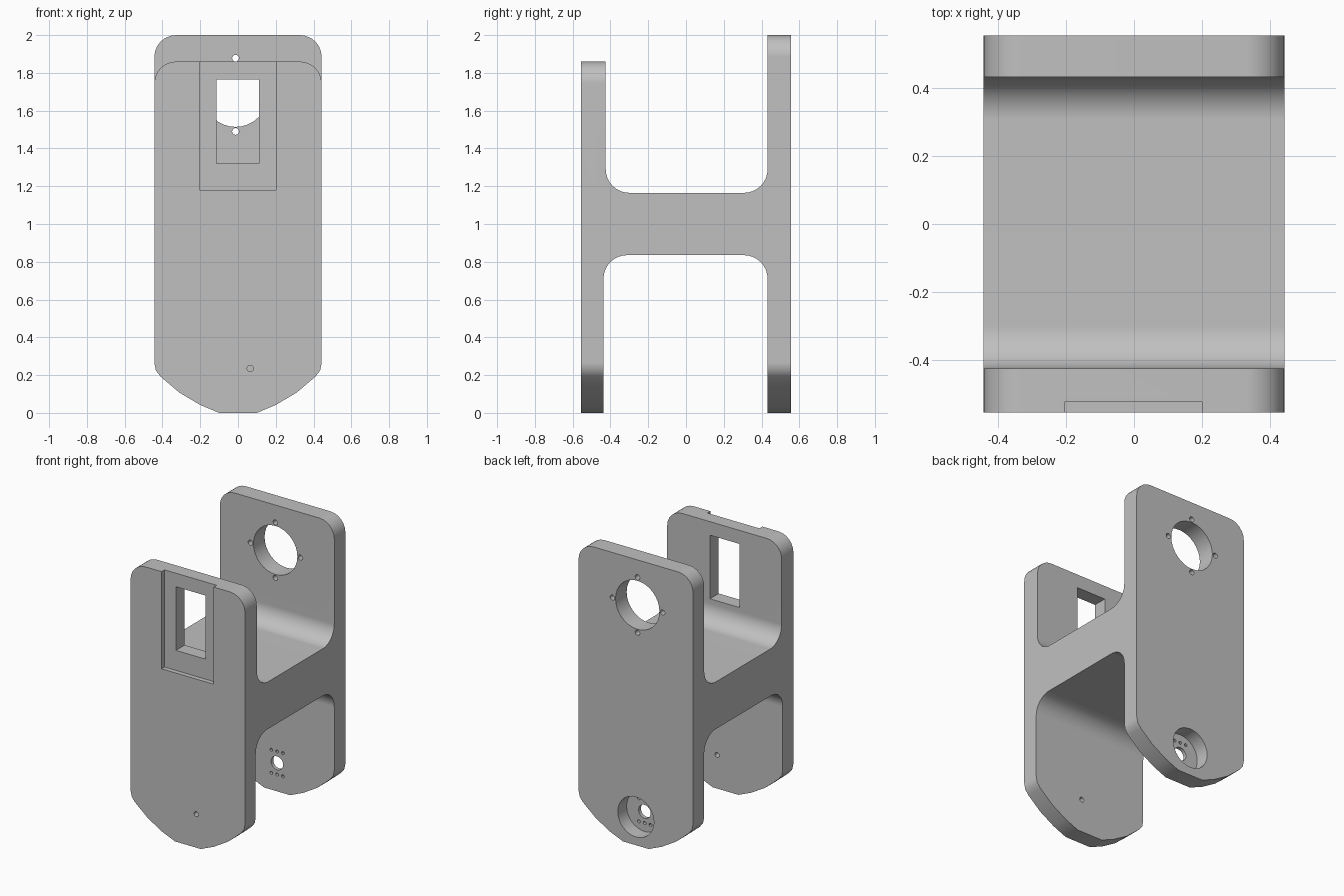
import bpy, bmesh
from math import sin, cos, pi, radians
from mathutils import Vector

cube = bpy.data.objects.get("Cube")
if cube:
    bpy.data.objects.remove(cube, do_unlink=True)

grey = bpy.data.materials.new("plain grey")
grey.use_nodes = True
COLOUR = (0.53, 0.53, 0.53, 1)
grey.diffuse_color = COLOUR
grey.node_tree.nodes["Principled BSDF"].inputs["Base Color"].default_value = COLOUR


def prism(name, points, axis, lo, hi):
    """Extrude a profile along x (points are y,z) or y (points are x,z)."""
    def place(p, d):
        return Vector((d, p[0], p[1])) if axis == "x" else Vector((p[0], d, p[1]))
    bm = bmesh.new()
    face = bm.faces.new([bm.verts.new(place(p, lo)) for p in points])
    new = bmesh.ops.extrude_face_region(bm, geom=[face])["geom"]
    bmesh.ops.translate(bm, verts=[v for v in new if isinstance(v, bmesh.types.BMVert)],
                        vec=place((0, 0), hi - lo))
    bmesh.ops.recalc_face_normals(bm, faces=bm.faces)
    mesh = bpy.data.meshes.new(name)
    bm.to_mesh(mesh)
    bm.free()
    mesh.materials.append(grey)
    ob = bpy.data.objects.new(name, mesh)
    bpy.context.collection.objects.link(ob)
    return ob


def arc(cx, cz, r, start, end, steps=8):
    angles = [radians(start + (end - start) * i / steps) for i in range(steps + 1)]
    return [(cx + r * cos(a), cz + r * sin(a)) for a in angles]


def box(x0, x1, z0, z1):
    return [(x0, z0), (x1, z0), (x1, z1), (x0, z1)]


def disc(x, z, r, sides=32):
    return arc(x, z, r, 0, 360, sides)[:-1]


def combine(ob, cutter, operation="DIFFERENCE"):
    mod = ob.modifiers.new("cut", "BOOLEAN")
    mod.operation, mod.solver, mod.object = operation, "EXACT", cutter
    bpy.context.view_layer.objects.active = ob
    bpy.ops.object.modifier_apply(modifier=mod.name)
    bpy.data.objects.remove(cutter, do_unlink=True)


HALF, OUT, CORNER, FILLET = 0.443, 0.555, 0.115, 0.125
UP, BACK_IN, FRONT_UP, FRONT_LOW = 2.2, 0.432, -0.425, -0.437
DECK_TOP, DECK_LOW = 1.165, 0.835

# H-shaped side profile: two plates and a filleted deck
profile = [(-OUT, -0.2), (FRONT_LOW, -0.2)]
profile += arc(FRONT_LOW + FILLET, DECK_LOW - FILLET, FILLET, 180, 90)
profile += arc(BACK_IN - FILLET, DECK_LOW - FILLET, FILLET, 90, 0)
profile += [(BACK_IN, -0.2), (OUT, -0.2), (OUT, UP), (BACK_IN, UP)]
profile += arc(BACK_IN - FILLET, DECK_TOP + FILLET, FILLET, 0, -90)
profile += arc(FRONT_UP + FILLET, DECK_TOP + FILLET, FILLET, 270, 180)
profile += [(FRONT_UP, UP), (-OUT, UP)]
bracket = prism("bracket_body", profile, "x", -0.6, 0.6)


def rounded_top(top):
    c = HALF - CORNER
    return (arc(c, top - CORNER, CORNER, 0, 90, 6)
            + arc(-c, top - CORNER, CORNER, 90, 180, 6))


# Outline with rounded top corners and a faceted, tapering foot
foot = [(0.1, 0), (0.2, 0.042), (0.31, 0.107), (0.41, 0.192), (0.435, 0.225), (HALF, 0.265)]
outline = [(-x, z) for x, z in reversed(foot)] + foot + rounded_top(2.0)
combine(bracket, prism("outline", outline, "y", -1, 1), "INTERSECT")

# Shorten the front plate, keeping rounded corners
top = rounded_top(1.86)
above = [(0.7, top[0][1])] + top + [(-0.7, top[-1][1]), (-0.7, UP), (0.7, UP)]
combine(bracket, prism("front_top_cut", above, "y", -0.8, 0))

# Front plate: recess open at the top, window and pin hole
cuts = [(box(-0.203, 0.2, 1.18, UP), -0.7, -0.522),
        (box(-0.115, 0.112, 1.32, 1.765), -0.7, -0.2),
        (disc(0.065, 0.235, 0.017, 16), -0.7, -0.2)]

# Back plate: large bore ringed by four screw holes
BX, BZ = -0.013, 1.684
cuts.append((disc(BX, BZ, 0.17), 0.2, 0.7))
for i in range(4):
    a = i * pi / 2
    cuts.append((disc(BX + 0.194 * cos(a), BZ + 0.194 * sin(a), 0.018, 16), 0.2, 0.7))

# Back plate foot: counterbore, shaft hole and two rows of small holes
SX, SZ = 0.0, 0.198
cuts.append((disc(SX, SZ, 0.14), 0.457, 0.7))
cuts.append((disc(SX, SZ, 0.047, 24), 0.2, 0.7))
for i in (-1, 0, 1):
    for j in (-1, 1):
        cuts.append((disc(SX + i * 0.045, SZ + j * 0.081, 0.011, 12), 0.2, 0.7))

for points, lo, hi in cuts:
    combine(bracket, prism("cutter", points, "y", lo, hi))

# Smooth curves, crisp edges
bracket.select_set(True)
bpy.context.view_layer.objects.active = bracket
bpy.ops.object.shade_smooth_by_angle(angle=radians(30))
weighted = bracket.modifiers.new("weighted_normals", "WEIGHTED_NORMAL")
weighted.keep_sharp = True
